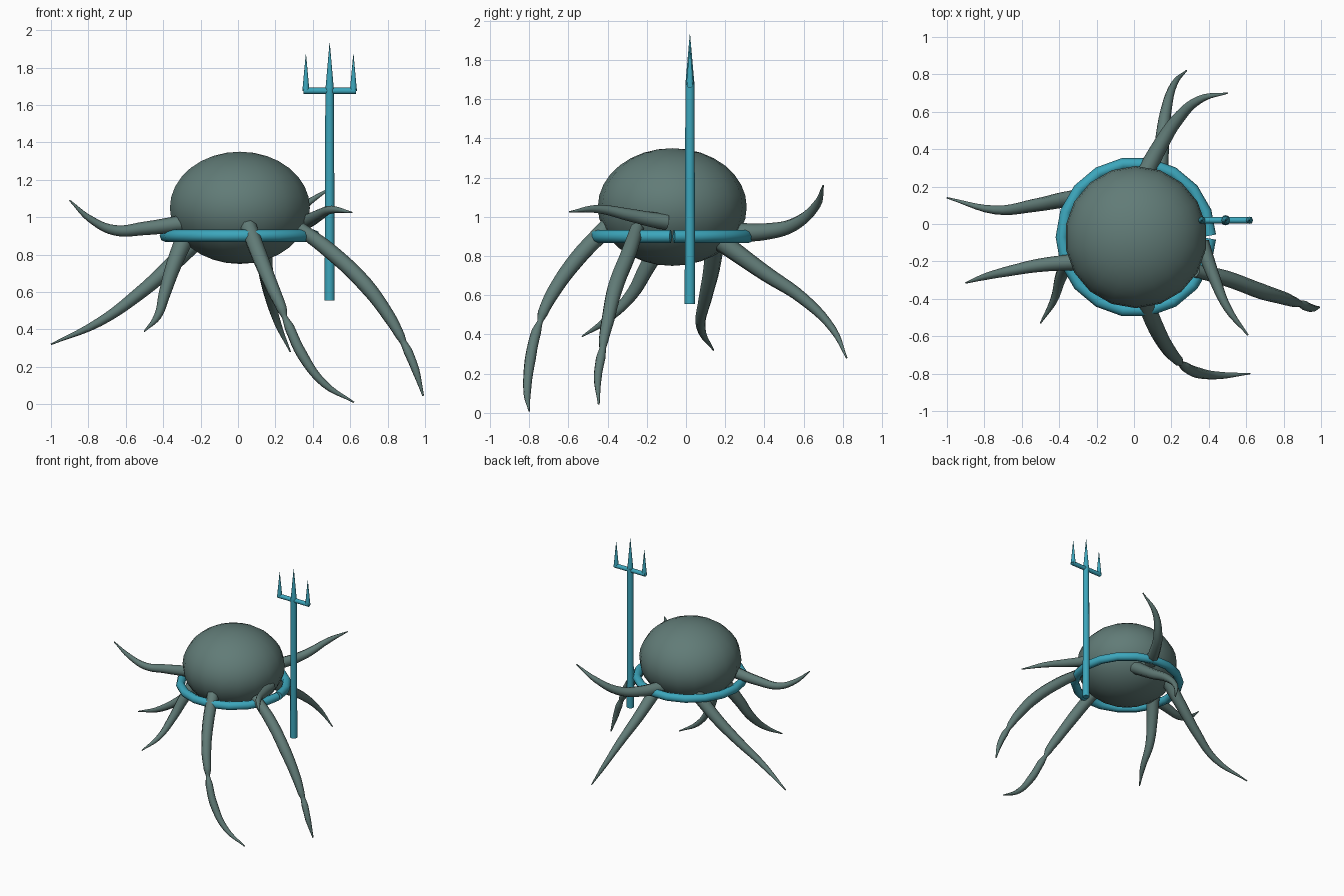
import bpy, math
from mathutils import Vector

if "Cube" in bpy.data.objects:
    bpy.data.objects.remove(bpy.data.objects["Cube"], do_unlink=True)


def make_material(name, colour):
    mat = bpy.data.materials.new(name)
    mat.use_nodes = True
    mat.diffuse_color = (*colour, 1)
    mat.node_tree.nodes["Principled BSDF"].inputs["Base Color"].default_value = (*colour, 1)
    return mat


skin = make_material("grey green skin", (0.12, 0.2, 0.185))
teal = make_material("teal metal", (0.045, 0.38, 0.5))


def finish(obj, name, mat, angle=50):
    """Name, colour and smooth a finished mesh object."""
    obj.name = obj.data.name = name
    obj.data.materials.clear()
    obj.data.materials.append(mat)
    bpy.ops.object.select_all(action="DESELECT")
    obj.select_set(True)
    bpy.context.view_layer.objects.active = obj
    bpy.ops.object.shade_smooth_by_angle(angle=math.radians(angle))
    return obj


def tube(name, points, radii, mat, smooth_path=True):
    """Round tube of varying radius along a path, as a mesh."""
    curve = bpy.data.curves.new(name, "CURVE")
    curve.dimensions = "3D"
    curve.bevel_depth = 1
    curve.bevel_resolution = 2
    curve.resolution_u = 5
    curve.use_fill_caps = True
    spline = curve.splines.new("BEZIER" if smooth_path else "POLY")
    knots = spline.bezier_points if smooth_path else spline.points
    knots.add(len(points) - 1)
    for knot, point, radius in zip(knots, points, radii):
        knot.radius = radius
        if smooth_path:
            knot.co = point
            knot.handle_left_type = knot.handle_right_type = "AUTO"
        else:
            knot.co = (*point, 1)
    source = bpy.data.objects.new(name + " path", curve)
    bpy.context.collection.objects.link(source)
    bpy.context.view_layer.update()
    graph = bpy.context.evaluated_depsgraph_get()
    mesh = bpy.data.meshes.new_from_object(source.evaluated_get(graph))
    bpy.data.objects.remove(source, do_unlink=True)
    bpy.data.curves.remove(curve)
    obj = bpy.data.objects.new(name, mesh)
    bpy.context.collection.objects.link(obj)
    return finish(obj, name, mat)


def tentacle(name, *points, base=0.05, radii=None):
    """Tapering arm; the radius falls off along its length unless given."""
    lengths = [0]
    for a, b in zip(points, points[1:]):
        lengths.append(lengths[-1] + (Vector(b) - Vector(a)).length)
    if radii is None:
        radii = [max(0.004, base * (1 - d / lengths[-1]) ** 0.6) for d in lengths]
    return tube(name, points, radii, skin)


def cone(name, start, height, bottom, top, sides=12, rotation=(0, 0, 0)):
    """Cylinder or cone rising from its start point."""
    centre = Vector(start)
    centre.z += height / 2
    bpy.ops.mesh.primitive_cone_add(vertices=sides, radius1=bottom, radius2=top,
                                    depth=height, location=centre, rotation=rotation)
    return finish(bpy.context.object, name, teal)


# Domed body
bpy.ops.mesh.primitive_uv_sphere_add(segments=18, ring_count=16, radius=1,
                                     location=(0.01, -0.07, 1.05))
bpy.context.object.scale = (0.38, 0.38, 0.3)
finish(bpy.context.object, "body", skin)

# Open belt with a narrow gap on the left side
STEPS = 18
belt_path = []
for i in range(STEPS + 1):
    turn = 2 * math.pi * i / STEPS
    turn += 0.02 if i == 0 else -0.02 if i == STEPS else 0
    belt_path.append((0.01 + 0.396 * math.cos(turn), -0.07 + 0.396 * math.sin(turn), 0.9))
tube("belt", belt_path, [0.033] * len(belt_path), teal, smooth_path=False)

# Plain tapering tentacles
tentacle("right_back_tentacle", (-.2, .15, .9), (-.37, .13, .73), (-.53, .1, .59),
         (-.74, .075, .44), (-1, .14, .32))
tentacle("right_raised_tentacle", (-.27, -.2, .97), (-.5, -.22, .94), (-.66, -.25, .93),
         (-.79, -.28, .99), (-.9, -.315, 1.09), base=.046)
tentacle("right_front_tentacle", (-.28, -.11, .9), (-.345, -.2, .74), (-.39, -.28, .6),
         (-.43, -.41, .47), (-.5, -.53, .39))
tentacle("left_raised_tentacle", (.36, -.1, .975), (.385, -.17, .985), (.43, -.29, 1.01),
         (.5, -.45, 1.04), (.61, -.595, 1.025), base=.042)
tentacle("back_low_tentacle", (.13, .17, .88), (.147, .4, .715), (.17, .6, .58),
         (.215, .75, .425), (.28, .82, .28))
tentacle("back_raised_tentacle", (.05, .25, .92), (.135, .41, .925), (.225, .55, .96),
         (.35, .665, 1.06), (.5, .7, 1.16))

# Long front tentacles with a pinched joint
tentacle("front_tentacle", (.055, -.4, .95), (.12, -.56, .78), (.19, -.68, .61),
         (.235, -.73, .51), (.25, -.745, .465), (.275, -.765, .41), (.34, -.795, .27),
         (.46, -.81, .11), (.62, -.8, .01),
         radii=(.046, .043, .036, .028, .015, .027, .029, .02, .004))
tentacle("left_front_tentacle", (.33, -.25, .94), (.49, -.29, .82), (.68, -.36, .64),
         (.81, -.4, .465), (.865, -.42, .37), (.885, -.425, .33), (.91, -.435, .28),
         (.95, -.45, .18), (.99, -.445, .045),
         radii=(.036, .042, .042, .034, .026, .018, .025, .021, .005))

# Trident: shaft, crossbar and three prongs
SX, SY = 0.49, 0.02
cone("trident_shaft", (SX, SY, 0.555), 1.135, 0.027, 0.023)
cone("trident_crossbar", (SX, SY, 1.675 - 0.14), 0.28, 0.017, 0.017,
     rotation=(0, math.pi / 2, 0))
cone("trident_middle_prong", (SX, SY, 1.69), 0.24, 0.022, 0.001)
for side, offset in (("right", -0.127), ("left", 0.127)):
    cone("trident_" + side + "_prong", (SX + offset, SY, 1.675), 0.195, 0.019, 0.001)
